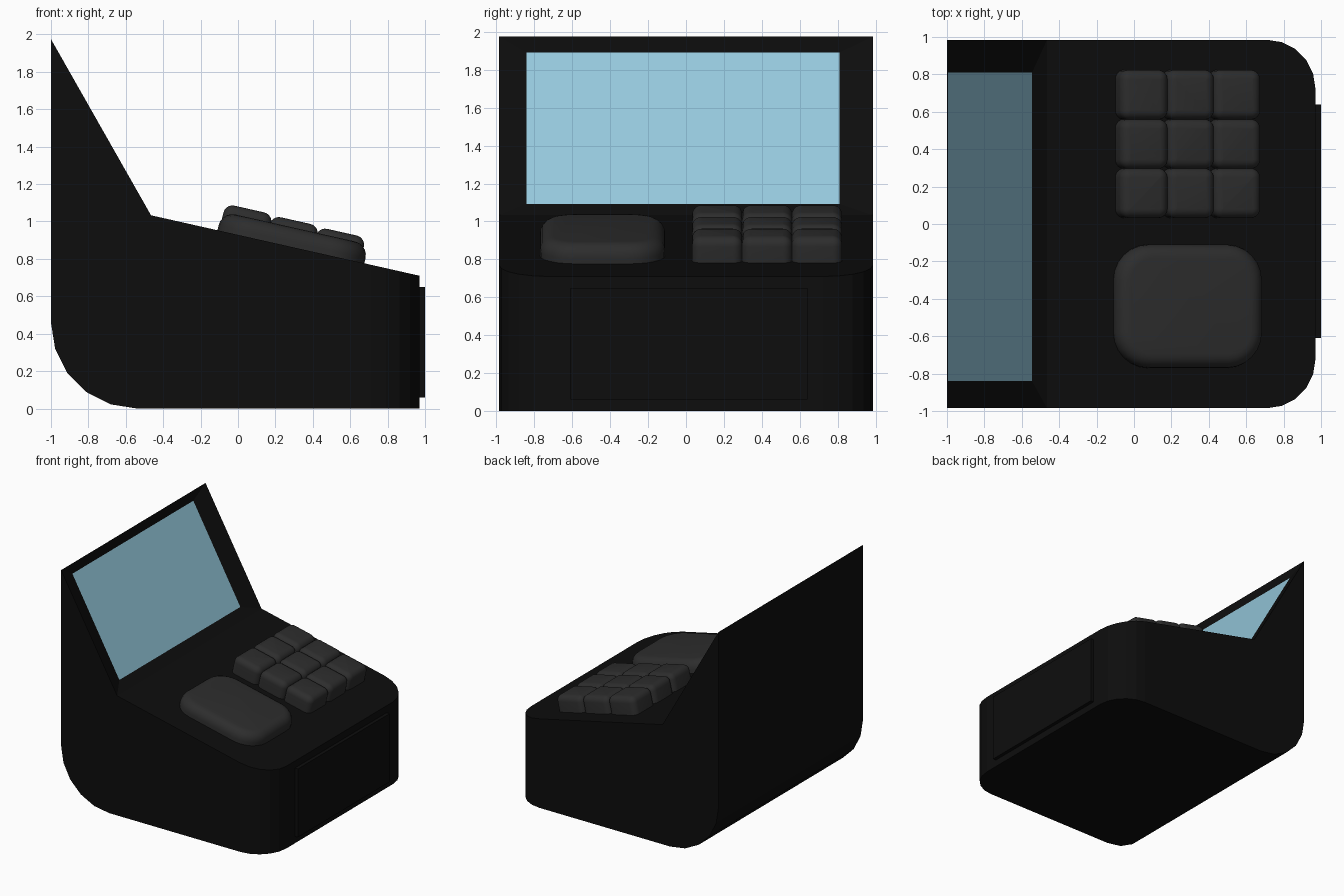
import bpy, bmesh, math
from mathutils import Matrix, Vector

if "Cube" in bpy.data.objects:
    bpy.data.objects.remove(bpy.data.objects["Cube"])


def material(name, rgb):
    m = bpy.data.materials.new(name)
    m.diffuse_color = (*rgb, 1)
    m.use_nodes = True
    m.node_tree.nodes["Principled BSDF"].inputs["Base Color"].default_value = m.diffuse_color
    return m


BLACK = material("black casing", (0.004, 0.004, 0.004))
GREY = material("dark grey keys", (0.026, 0.026, 0.026))
BLUE = material("pale blue screen", (0.30, 0.58, 0.72))

W = 0.985                                  # half width of the casing
CREASE = Vector((-0.465, 0, 1.033))        # where screen slope meets deck
LIP = Vector((0.97, 0, 0.71))              # low end of the deck
TILT = math.atan2(CREASE.z - LIP.z, LIP.x - CREASE.x)


def finish(bm, name, mats, smooth=None):
    bmesh.ops.recalc_face_normals(bm, faces=bm.faces[:])
    me = bpy.data.meshes.new(name)
    bm.to_mesh(me)
    bm.free()
    for m in mats:
        me.materials.append(m)
    ob = bpy.data.objects.new(name, me)
    bpy.context.collection.objects.link(ob)
    if smooth:
        bpy.ops.object.select_all(action='DESELECT')
        ob.select_set(True)
        bpy.context.view_layer.objects.active = ob
        bpy.ops.object.shade_smooth_by_angle(angle=math.radians(smooth))
    return ob


def bevel(bm, edges, offset, segments):
    bmesh.ops.bevel(bm, geom=edges, offset=offset, offset_type='OFFSET',
                    segments=segments, profile=0.5, affect='EDGES', clamp_overlap=True)


# Casing: side profile extruded across the width
bm = bmesh.new()
profile = [(-1, 1.975), (CREASE.x, CREASE.z), (LIP.x, LIP.z), (0.97, 0), (-1, 0)]
side = bm.faces.new([bm.verts.new((x, -W, z)) for x, z in profile])
ext = bmesh.ops.extrude_face_region(bm, geom=[side])
bmesh.ops.translate(bm, vec=(0, 2 * W, 0),
                    verts=[v for v in ext["geom"] if isinstance(v, bmesh.types.BMVert)])
bmesh.ops.recalc_face_normals(bm, faces=bm.faces[:])

# Rounded lower back edge and rounded vertical front corners
bevel(bm, [e for e in bm.edges
           if all(v.co.x < -0.99 and v.co.z < 0.01 for v in e.verts)], 0.46, 5)
bevel(bm, [e for e in bm.edges
           if all(v.co.x > 0.96 for v in e.verts)
           and abs(e.verts[0].co.y - e.verts[1].co.y) < 0.01], 0.26, 5)

# Screen: sunken inset in the steep slope
bm.normal_update()
slope = max(bm.faces, key=lambda f: f.normal.dot(Vector((0.87, 0, 0.49))))
bmesh.ops.inset_individual(bm, faces=[slope], thickness=0.1)
for v in slope.verts:
    high = v.co.z > 1.5
    v.co = (-0.994 if high else -0.545, 0.81 if v.co.y > 0 else -0.84,
            1.89 if high else 1.093)
slope.material_index = 1
finish(bm, "casing", [BLACK, BLUE])

# Front plate
bm = bmesh.new()
bmesh.ops.create_cube(bm, size=1, matrix=Matrix.Translation((0.97, 0.015, 0.355))
                      @ Matrix.Diagonal((0.06, 1.25, 0.59, 1)))
finish(bm, "front_plate", [BLACK])


def deck_button(name, x, y, length, width, height, corner, edge):
    """Rounded block standing on the tilted deck."""
    sink = 0.03
    bm = bmesh.new()
    bmesh.ops.create_cube(bm, size=1, matrix=Matrix.Translation((0, 0, (height - sink) / 2))
                          @ Matrix.Diagonal((length, width, height + sink, 1)))
    bevel(bm, [e for e in bm.edges
               if abs(e.verts[0].co.z - e.verts[1].co.z) > 0.01], corner, 6)
    bevel(bm, [e for e in bm.edges
               if all(v.co.z > height - 0.001 for v in e.verts)], edge, 5)
    z = CREASE.z - (x - CREASE.x) * math.tan(TILT)
    bm.transform(Matrix.Translation((x, y, z)) @ Matrix.Rotation(TILT, 4, 'Y'))
    finish(bm, name, [GREY], 40)


# Keypad: three by three keys
for i in range(3):
    for j in range(3):
        deck_button(f"key_{i}_{j}", 0.028 + 0.249 * i, 0.165 + 0.263 * j,
                    0.262, 0.266, 0.148 - 0.006 * i, 0.05, 0.05)

# Wide pad beside the keypad
deck_button("wide_pad", 0.283, -0.44, 0.805, 0.66, 0.103, 0.19, 0.075)
